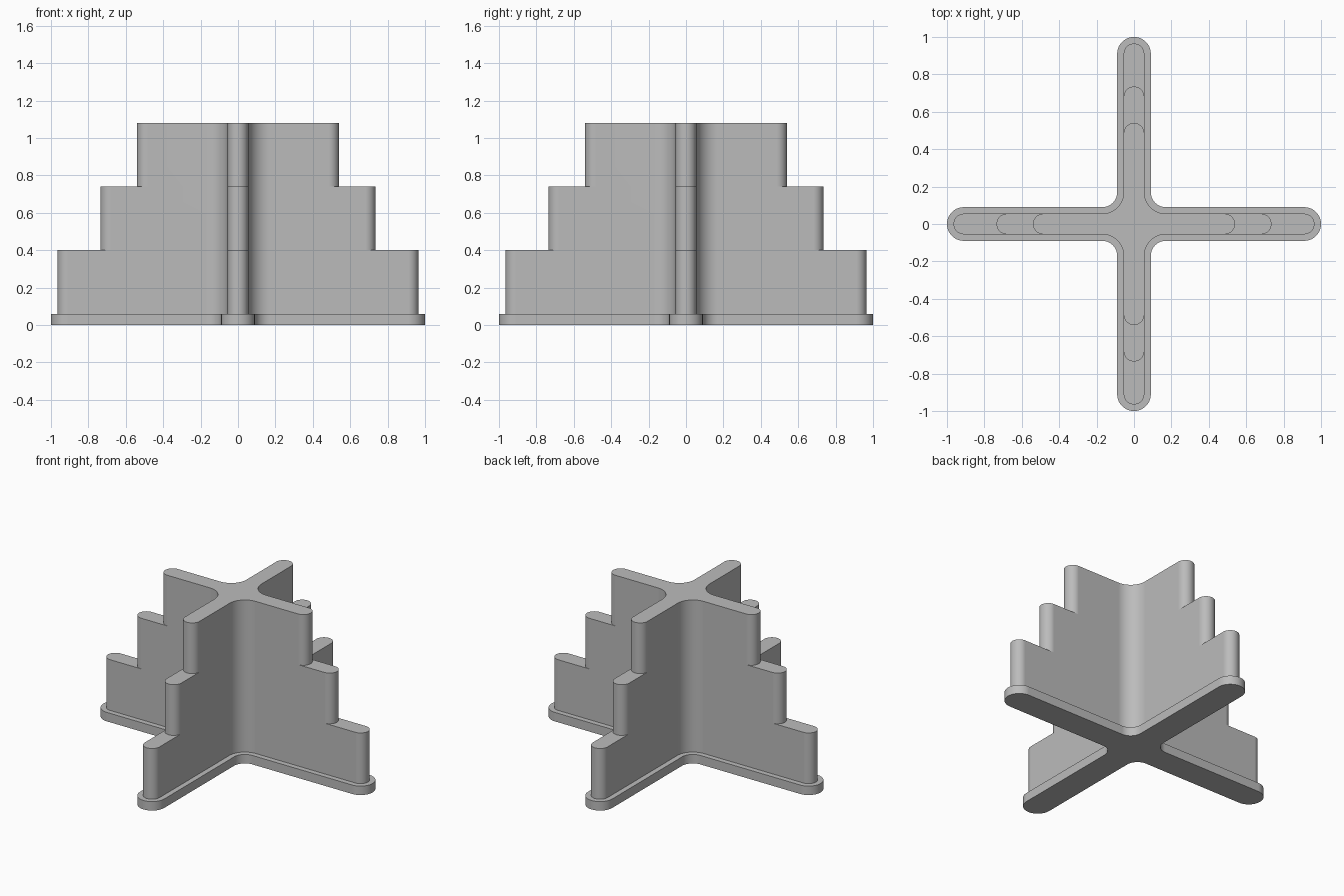
import bpy
import bmesh
from math import pi, cos, sin, radians

cube = bpy.data.objects.get("Cube")
if cube:
    bpy.data.objects.remove(cube, do_unlink=True)

grey = bpy.data.materials.new("plain grey")
grey.use_nodes = True
colour = (0.5, 0.5, 0.5, 1)
grey.diffuse_color = colour
grey.node_tree.nodes["Principled BSDF"].inputs["Base Color"].default_value = colour

FILLET = 0.17          # centre of the inner corner fillets, shared by all outlines
CAP_STEPS, FILLET_STEPS = 24, 12


def cross_outline(length, half):
    """Plus-shaped outline with round arm ends and filleted inner corners."""
    points = []
    for arm in range(4):
        c, s = cos(arm * pi / 2), sin(arm * pi / 2)
        local = []
        for i in range(CAP_STEPS + 1):
            a = -pi / 2 + pi * i / CAP_STEPS
            local.append((length - half + half * cos(a), half * sin(a)))
        for i in range(FILLET_STEPS + 1):
            a = -pi / 2 - pi / 2 * i / FILLET_STEPS
            r = FILLET - half
            local.append((FILLET + r * cos(a), FILLET + r * sin(a)))
        points += [(x * c - y * s, x * s + y * c) for x, y in local]
    return points


# Each level: arm length, half thickness, bottom, top
levels = [
    (1.0, 0.09, 0.0, 0.06),      # plinth
    (0.965, 0.055, 0.06, 0.40),  # lower step
    (0.735, 0.055, 0.40, 0.74),  # middle step
    (0.54, 0.055, 0.74, 1.08),   # upper step
]

# One closed skin: walls and ledges bridge successive outlines
bm = bmesh.new()
rings = []
for length, half, bottom, top in levels:
    outline = cross_outline(length, half)
    for z in (bottom, top):
        rings.append([bm.verts.new((x, y, z)) for x, y in outline])
for lower, upper in zip(rings, rings[1:]):
    n = len(lower)
    for i in range(n):
        j = (i + 1) % n
        face = bm.faces.new((lower[i], lower[j], upper[j], upper[i]))
        if face.calc_area() < 1e-6:      # steps that share the same side plane
            bm.faces.remove(face)
bm.faces.new(reversed(rings[0]))
bm.faces.new(rings[-1])
bmesh.ops.remove_doubles(bm, verts=bm.verts, dist=1e-5)

mesh = bpy.data.meshes.new("stepped_cross_stand")
bm.to_mesh(mesh)
bm.free()
mesh.materials.append(grey)
stand = bpy.data.objects.new("stepped_cross_stand", mesh)
bpy.context.collection.objects.link(stand)

# Smooth round ends and fillets, crisp rims, flat walls
bpy.ops.object.select_all(action="DESELECT")
stand.select_set(True)
bpy.context.view_layer.objects.active = stand
bpy.ops.object.shade_smooth_by_angle(angle=radians(30))
flat = stand.modifiers.new("flat_walls", "WEIGHTED_NORMAL")
flat.keep_sharp = True
